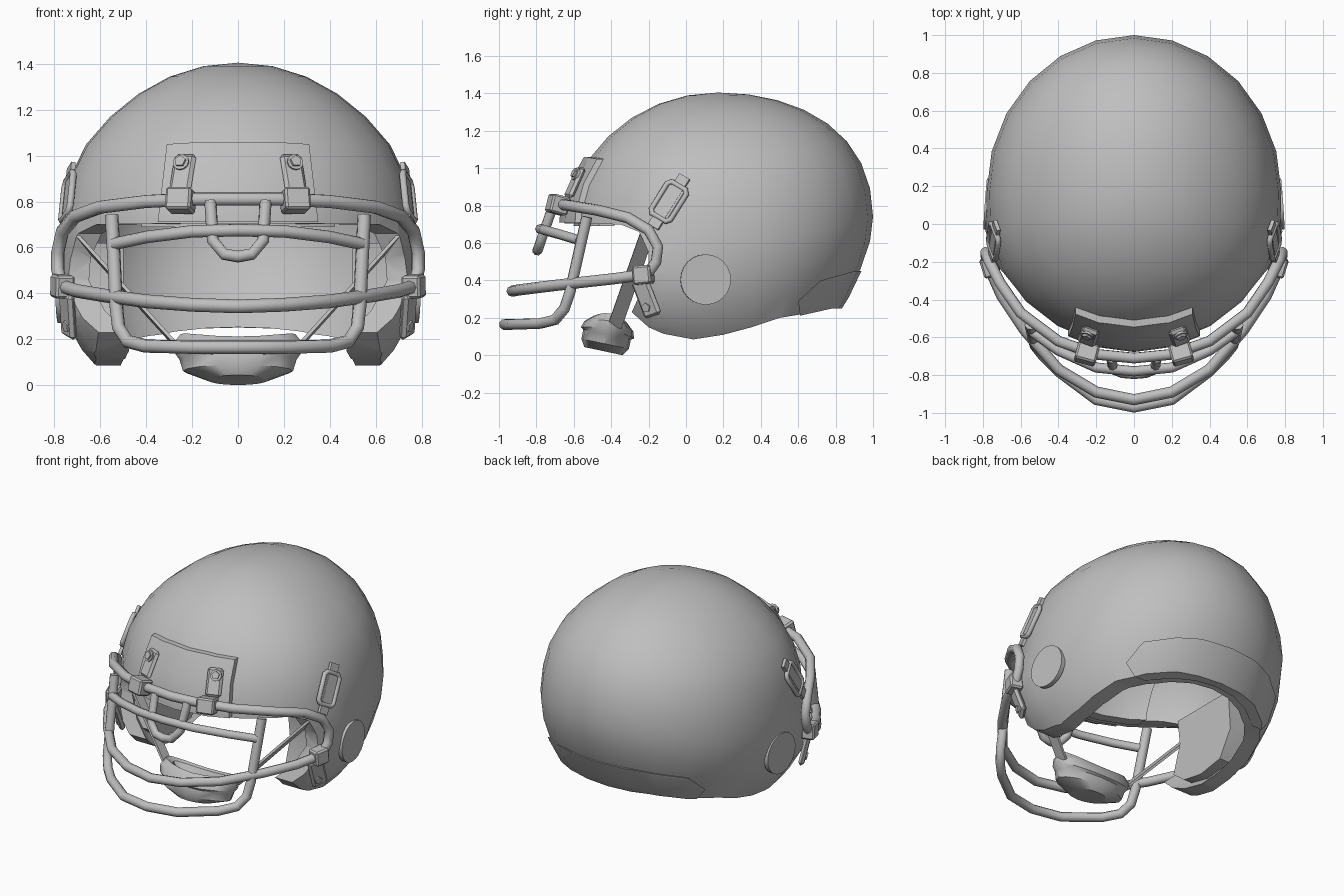
import bpy, bmesh, math
from mathutils import Vector, Matrix

if "Cube" in bpy.data.objects:
    bpy.data.objects.remove(bpy.data.objects["Cube"])

grey = bpy.data.materials.new("grey")
grey.diffuse_color = (0.52, 0.52, 0.52, 1)
grey.use_nodes = True
grey.node_tree.nodes["Principled BSDF"].inputs["Base Color"].default_value = grey.diffuse_color
C = Vector((0, 0.17, 0.6))          # centre of the shell
R = Vector((0.78, 0.83, 0.805))     # radii of the shell


def clamp(v):
    return max(0.0, min(1.0, v))


def widen(dy, dz):
    """Jaw and temple areas are fuller than a plain ellipsoid."""
    jaw = 0.05 * clamp(-dy / 0.4) + 0.10 * clamp((0.1 - dy) / 0.45) * clamp(-dz / 0.3)
    return 1 + jaw + 0.025 * clamp(1 - abs(dz - 0.42) / 0.25)


def warp(u, scale):
    d = Vector((u.x * R.x, u.y * R.y, u.z * R.z)) * scale
    d.x *= widen(d.y, d.z)
    d.z += (0.14 + 0.09 * clamp(-d.z / 0.4)) * max(0, d.y / R.y) ** 2
    return C + d


def side(y, z):
    dy, dz = y - C.y, z - C.z
    x = R.x * math.sqrt(max(0.01, 1 - (dy / R.y) ** 2 - (dz / R.z) ** 2))
    return Vector((x * widen(dy, dz), y, z))


def front(x, z):
    y = C.y - R.y * math.sqrt(max(0.01, 1 - (x / R.x) ** 2 - ((z - C.z) / R.z) ** 2))
    return Vector((x, y, z))


def normal(fn, a, b, e=0.02):
    p = fn(a, b)
    return (fn(a + e, b) - p).cross(fn(a, b + e) - p).normalized()


def make(name, bm):
    me = bpy.data.meshes.new(name)
    bmesh.ops.recalc_face_normals(bm, faces=bm.faces)
    bm.to_mesh(me)
    bm.free()
    ob = bpy.data.objects.new(name, me)
    bpy.context.collection.objects.link(ob)
    return ob


def bake(ob, mirror=False, angle=35):
    """Apply modifiers, set the material and smooth shading."""
    if mirror:
        ob.modifiers.new("mirror", 'MIRROR')
    bpy.context.view_layer.update()
    deps = bpy.context.evaluated_depsgraph_get()
    me = bpy.data.meshes.new_from_object(ob.evaluated_get(deps))
    name = ob.name
    bpy.data.objects.remove(ob)
    ob = bpy.data.objects.new(name, me)
    bpy.context.collection.objects.link(ob)
    me.materials.clear()
    me.materials.append(grey)
    bpy.ops.object.select_all(action='DESELECT')
    ob.select_set(True)
    bpy.context.view_layer.objects.active = ob
    bpy.ops.object.shade_smooth_by_angle(angle=math.radians(angle))


def prism(outline, axis, lo, hi):
    bm = bmesh.new()
    to3 = (lambda a, b: (lo, a, b)) if axis == 'X' else (lambda a, b: (a, lo, b))
    f = bm.faces.new([bm.verts.new(to3(a, b)) for a, b in outline])
    ext = bmesh.ops.extrude_face_region(bm, geom=[f])['geom']
    move = Vector((hi - lo, 0, 0)) if axis == 'X' else Vector((0, hi - lo, 0))
    bmesh.ops.translate(bm, vec=move, verts=[v for v in ext if isinstance(v, bmesh.types.BMVert)])
    ob = make("cutter", bm)
    ob.hide_render = True
    return ob


def shell_piece(name, outer, inner, outline, axis='X', lo=-1.5, hi=1.5, mirror=False):
    """Hollow shell kept only inside an extruded outline."""
    bm = bmesh.new()
    for scale in (outer, inner):
        new = bmesh.ops.create_uvsphere(bm, u_segments=24, v_segments=16, radius=1)['verts']
        for v in new:
            v.co = warp(v.co.copy(), scale)
        if scale == inner:
            hollow = {f for v in new for f in v.link_faces}
    me = bpy.data.meshes.new(name)
    bmesh.ops.reverse_faces(bm, faces=list(hollow))
    bm.to_mesh(me)
    bm.free()
    ob = bpy.data.objects.new(name, me)
    bpy.context.collection.objects.link(ob)
    cutter = prism(outline, axis, lo, hi)
    mod = ob.modifiers.new("cut", 'BOOLEAN')
    mod.operation, mod.solver, mod.object = 'INTERSECT', 'EXACT', cutter
    bake(ob, mirror)
    bpy.data.objects.remove(cutter)


def frame(center, n, up):
    n = Vector(n).normalized()
    up = Vector(up)
    up = (up - n * up.dot(n)).normalized()
    m = Matrix((up.cross(n), up, n)).transposed().to_4x4()
    return Matrix.Translation(center) @ m


def box(name, center, size, n, up=(0, 0, 1), bevel=0.01):
    """Chamfered box: width, height, depth along n; mirrored in x."""
    bm = bmesh.new()
    bmesh.ops.create_cube(bm, size=1, matrix=frame(center, n, up) @ Matrix.Diagonal((*size, 1)))
    ob = make(name, bm)
    if bevel:
        b = ob.modifiers.new("bevel", 'BEVEL')
        b.width, b.segments = bevel, 1
    bake(ob, True)


def disc(name, center, r, depth, n, sides):
    bm = bmesh.new()
    bmesh.ops.create_cone(bm, cap_ends=True, segments=sides, radius1=r, radius2=r, depth=depth,
                          matrix=frame(center, n, (0, 0, 1)))
    bake(make(name, bm), True)


def tube(name, pts, r, sym=True, cyclic=False, mirror=False):
    """Round bar; sym reflects a half path that starts at x = 0."""
    if sym:
        pts = [(-x, y, z) for x, y, z in reversed(pts) if x > 0] + list(pts)
    cu = bpy.data.curves.new(name, 'CURVE')
    cu.dimensions, cu.bevel_depth, cu.bevel_resolution, cu.use_fill_caps = '3D', r, 2, True
    sp = cu.splines.new('POLY')
    sp.points.add(len(pts) - 1)
    for p, co in zip(sp.points, pts):
        p.co = (*co, 1)
    sp.use_cyclic_u = cyclic
    ob = bpy.data.objects.new(name, cu)
    bpy.context.collection.objects.link(ob)
    bake(ob, mirror, 50)


# Shell with face opening, ear flaps and neck edge
shell_piece("shell", 1.0, 0.9, [
    (-1, 1.6), (1.2, 1.6), (1.2, 0.27), (0.78, 0.262), (0.62, 0.22),
    (0.5, 0.2), (0.35, 0.15), (0.2, 0.11), (0.04, 0.085), (-0.12, 0.115), (-0.2, 0.15),
    (-0.29, 0.23), (-0.25, 0.32), (-0.2, 0.45), (-0.2, 0.55), (-0.25, 0.66), (-0.35, 0.7), (-1, 0.71)])
# Raised neck bumper, brow plate and inner padding
shell_piece("neck_bumper", 1.015, 0.95, [(0.6, 0.29), (0.61, 0.212), (0.78, 0.25), (1.1, 0.255),
                                         (1.1, 0.46), (0.9, 0.45), (0.72, 0.4)])
shell_piece("brow_plate", 1.035, 0.97, [(-0.31, 1.05), (-0.15, 1.06), (0.15, 1.06), (0.31, 1.05),
                                        (0.35, 0.71), (-0.35, 0.71)], 'Y', -1, 0)
shell_piece("jaw_pads", 0.95, 0.3, [(-0.22, 0.26), (-0.12, 0.18), (0.04, 0.15), (0.22, 0.18),
                                    (0.32, 0.35), (0.3, 0.62), (-0.18, 0.62), (-0.16, 0.45)],
            'X', 0.5, 1.5, True)
shell_piece("brow_pad", 0.94, 0.86, [(-0.42, 0.98), (0.42, 0.98), (0.42, 0.69), (-0.42, 0.69)], 'Y', -1, 0)

# Ear discs
n = (normal(side, 0.105, 0.405) + Vector((1, 0, 0.1))).normalized()
disc("ear_disc", side(0.105, 0.405) - n * 0.006, 0.135, 0.03, n, 24)

# Face guard bars
tube("brow_bar", [(0, -0.71, 0.81), (0.2, -0.69, 0.81), (0.4, -0.62, 0.8), (0.6, -0.47, 0.775),
                  (0.71, -0.31, 0.735), (0.765, -0.2, 0.67), (0.785, -0.15, 0.58), (0.785, -0.16, 0.5),
                  (0.77, -0.21, 0.43)], 0.03)
tube("upper_bar", [(0, -0.78, 0.675), (0.2, -0.76, 0.67), (0.4, -0.67, 0.645), (0.54, -0.57, 0.615)], 0.027)
tube("nose_loop", [(0, -0.795, 0.56), (0.06, -0.79, 0.57), (0.11, -0.77, 0.63), (0.12, -0.71, 0.8)], 0.027)
tube("middle_bar", [(0, -0.93, 0.343), (0.2, -0.89, 0.35), (0.4, -0.77, 0.365), (0.58, -0.56, 0.39),
                    (0.7, -0.38, 0.41), (0.78, -0.2, 0.435)], 0.03)
tube("lower_bar", [(0, -0.97, 0.165), (0.2, -0.93, 0.165), (0.4, -0.78, 0.17), (0.48, -0.7, 0.19),
                   (0.52, -0.65, 0.25), (0.53, -0.62, 0.34), (0.55, -0.53, 0.74)], 0.03)

# Brow clips with bolts
n = normal(front, 0.22, 0.93)
box("brow_clip_tab", front(0.228, 0.905) + n * 0.042, (0.1, 0.18, 0.03), n, bevel=0.02)
box("brow_clip_loop", (0.25, -0.685, 0.805), (0.115, 0.1, 0.1), (0.25, -0.9, 0.25))
disc("brow_washer", front(0.23, 0.945) + n * 0.058, 0.036, 0.015, n, 12)
disc("brow_bolt", front(0.23, 0.945) + n * 0.065, 0.026, 0.025, n, 5)

# Jaw clips with bolts
n = normal(side, -0.21, 0.31)
box("jaw_clip_tab", side(-0.205, 0.31) + n * 0.015, (0.105, 0.21, 0.035), n, (0, -0.35, 1), 0.015)
box("jaw_clip_loop", (0.765, -0.228, 0.43), (0.1, 0.1, 0.085), (0.95, -0.3, 0), (0, -0.1, 1))
disc("jaw_bolt", side(-0.195, 0.265) + n * 0.035, 0.026, 0.03, n, 5)

# Strap buckles
n = normal(side, -0.09, 0.82)
mid = side(-0.09, 0.82) - n * 0.012
m = frame(mid + n * 0.02, n, (0, 0.5, 0.85))
ring = [(-0.045, -0.1), (0.045, -0.1), (0.062, -0.08), (0.062, 0.08), (0.045, 0.1),
        (-0.045, 0.1), (-0.062, 0.08), (-0.062, -0.08)]
tube("buckle", [m @ Vector((a, b, 0)) for a, b in ring], 0.015, False, True, True)
box("buckle_plate", mid + n * 0.014, (0.11, 0.19, 0.02), n, (0, 0.5, 0.85))
box("buckle_strap", mid + n * 0.016, (0.065, 0.32, 0.02), n, (0, 0.5, 0.85), 0)

# Chin straps
a, b = Vector((0.7, -0.21, 0.64)), Vector((0.25, -0.38, 0.16))
box("chin_strap", (a + b) / 2, (0.075, (a - b).length, 0.015), (0.7, -0.1, -0.6), a - b, 0)

# Chin cup: stacked oval rings, hollow on top
bm = bmesh.new()
N, rings = 16, []
for z, rx, ry, lift in ((-0.1, 0.13, 0.105, 0), (-0.06, 0.24, 0.13, 0), (-0.01, 0.255, 0.13, 0),
                        (0.0, 0.275, 0.145, 0.02), (0.035, 0.28, 0.135, 0.03), (0.075, 0.25, 0.09, 0.03),
                        (0.065, 0.2, 0.07, 0.02), (0.0, 0.14, 0.05, 0)):
    rings.append([])
    for i in range(N):
        t = math.tau * i / N
        c = math.cos(t)
        rings[-1].append(bm.verts.new((rx * c, ry * math.sin(t), z + lift * c * c)))
for r0, r1 in zip(rings, rings[1:]):
    for i in range(N):
        bm.faces.new((r0[i], r0[(i + 1) % N], r1[(i + 1) % N], r1[i]))
bm.faces.new(rings[0])
bm.faces.new(rings[-1])
bmesh.ops.transform(bm, verts=bm.verts,
                    matrix=Matrix.Translation((0, -0.42, 0.12)) @ Matrix.Rotation(math.radians(-12), 4, 'X'))
bake(make("chin_cup", bm))
